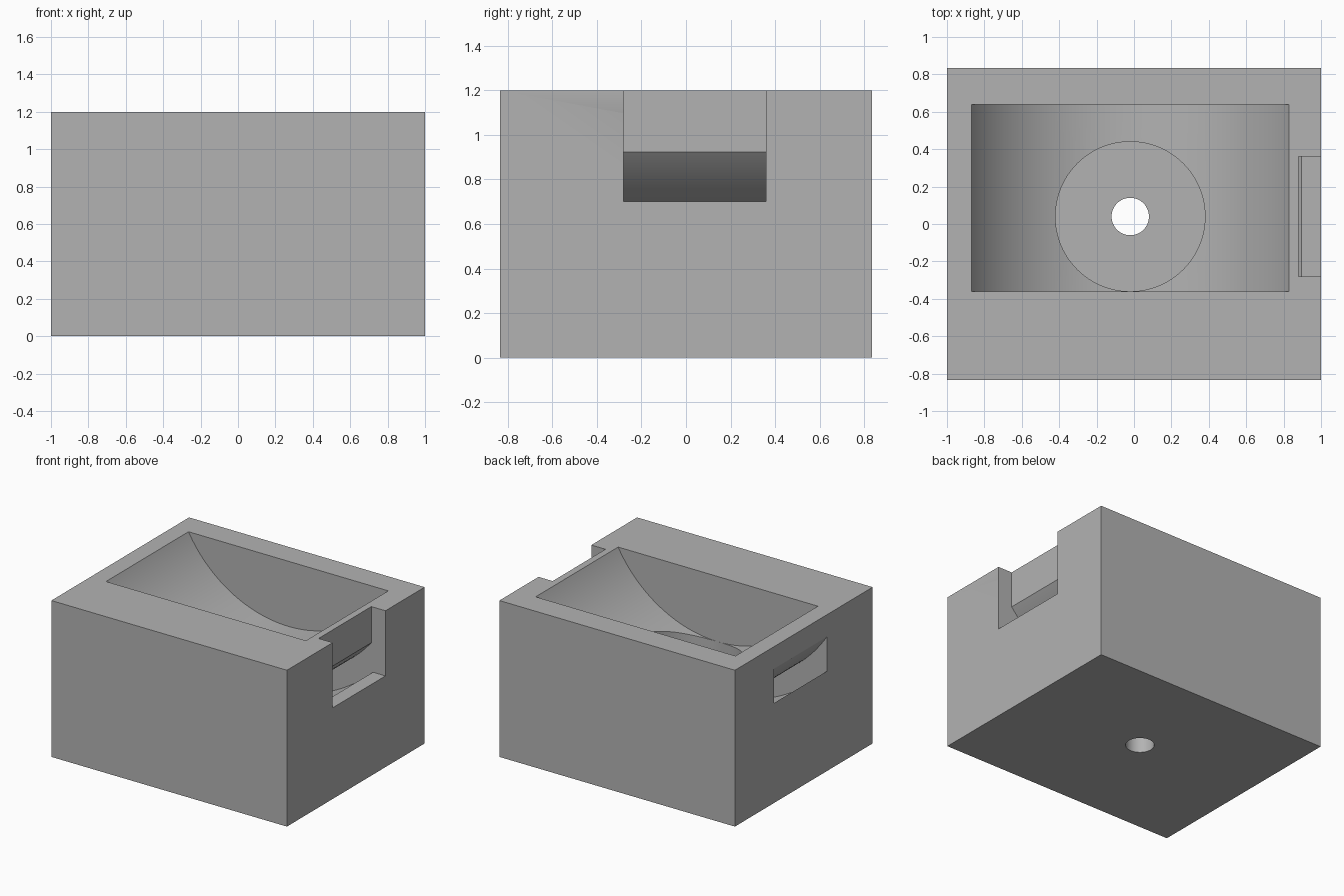
import bpy, bmesh, math
from mathutils import Matrix, Vector

if "Cube" in bpy.data.objects:
    bpy.data.objects.remove(bpy.data.objects["Cube"], do_unlink=True)

# Shared dimensions
CX, CY = -0.02, 0.04          # hole centre
AXIS_Z = 1.67                 # height of the common arc axis
SLOT_Y = (-0.28, 0.36)

grey = bpy.data.materials.new("plain_grey")
grey.use_nodes = True
colour = (0.45, 0.45, 0.45, 1)
grey.diffuse_color = colour
grey.node_tree.nodes["Principled BSDF"].inputs["Base Color"].default_value = colour


def add_object(name, bm):
    bmesh.ops.recalc_face_normals(bm, faces=bm.faces)
    mesh = bpy.data.meshes.new(name)
    bm.to_mesh(mesh)
    bm.free()
    mesh.materials.append(grey)
    obj = bpy.data.objects.new(name, mesh)
    bpy.context.collection.objects.link(obj)
    return obj


def box(name, low, high):
    bm = bmesh.new()
    low, high = Vector(low), Vector(high)
    bmesh.ops.create_cube(bm, size=1, matrix=Matrix.Translation((low + high) / 2)
                          @ Matrix.Diagonal((*(high - low), 1)))
    return add_object(name, bm)


def drill(name, radius, bottom, top, segments):
    bm = bmesh.new()
    bmesh.ops.create_cone(bm, cap_ends=True, segments=segments, radius1=radius,
                          radius2=radius, depth=top - bottom,
                          matrix=Matrix.Translation((CX, CY, (bottom + top) / 2)))
    return add_object(name, bm)


def arc(radius, steps=96, spread=math.radians(80)):
    angles = [spread * (2 * i / steps - 1) for i in range(steps + 1)]
    return [(CX + radius * math.sin(a), AXIS_Z - radius * math.cos(a)) for a in angles]


def prism(name, profile, y_range):
    # Extrude an x-z outline along y
    bm = bmesh.new()
    face = bm.faces.new([bm.verts.new((x, y_range[0], z)) for x, z in profile])
    moved = bmesh.ops.extrude_face_region(bm, geom=[face])["geom"]
    bmesh.ops.translate(bm, vec=(0, y_range[1] - y_range[0], 0),
                        verts=[v for v in moved if isinstance(v, bmesh.types.BMVert)])
    return add_object(name, bm)


# Solid block
block = box("block", (-1, -0.835, 0), (1, 0.835, 1.2))

# Basin, curved slot beneath it, side notch, well and drain hole
cutters = [
    prism("basin_cutter", arc(0.97), (-0.36, 0.64)),
    prism("slot_cutter", arc(1.17) + arc(1.333)[::-1], SLOT_Y),
    box("notch_cutter", (0.88, SLOT_Y[0], 0.7), (1.2, SLOT_Y[1], 1.4)),
    drill("well_cutter", 0.4, 0.3, 1.1, 96),
    drill("drain_cutter", 0.1, -0.2, 0.6, 48),
]
bpy.context.view_layer.objects.active = block
for cutter in cutters:
    cutter.hide_render = True
    mod = block.modifiers.new(cutter.name, "BOOLEAN")
    mod.operation = "DIFFERENCE"
    mod.solver = "EXACT"
    mod.object = cutter
    bpy.ops.object.modifier_apply(modifier=mod.name)
    bpy.data.objects.remove(cutter, do_unlink=True)

# Smooth the curved walls, keep the edges crisp
bpy.ops.object.select_all(action="DESELECT")
block.select_set(True)
bpy.ops.object.shade_smooth_by_angle(angle=math.radians(25))
